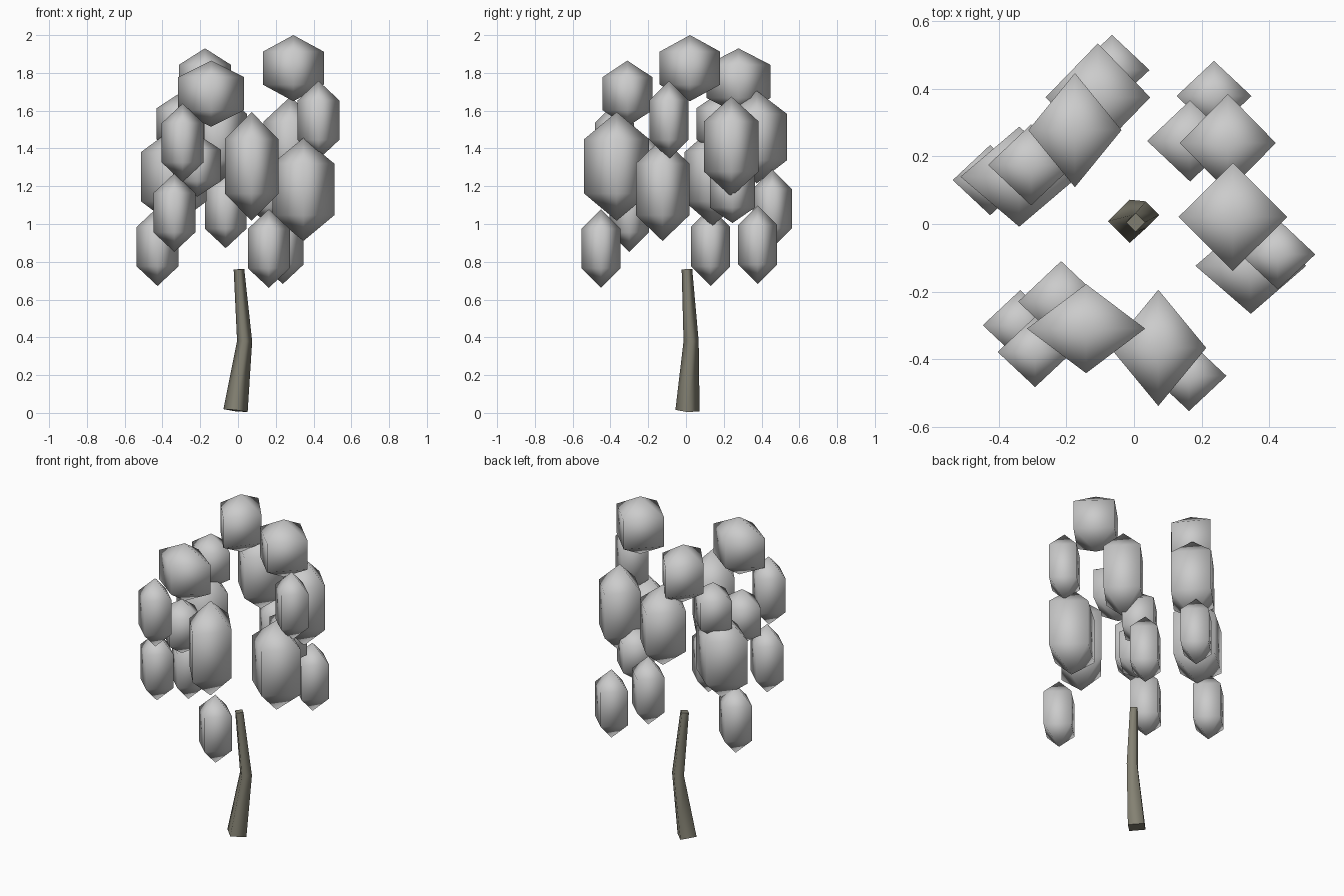
import bpy, bmesh, math
from mathutils import Vector

if "Cube" in bpy.data.objects:
    bpy.data.objects.remove(bpy.data.objects["Cube"])


def make_object(name, bm):
    mesh = bpy.data.meshes.new(name)
    bm.to_mesh(mesh)
    bm.free()
    obj = bpy.data.objects.new(name, mesh)
    bpy.context.collection.objects.link(obj)
    return obj


def leaf_clump(name, center, radii):
    # four-sided sphere with two rings at half height (ring radius 0.866)
    bm = bmesh.new()
    bmesh.ops.create_uvsphere(bm, u_segments=4, v_segments=3, radius=1)
    k = math.cos(math.radians(30))
    for v in bm.verts:
        v.co = Vector((v.co.x * radii[0] / k, v.co.y * radii[1] / k,
                       v.co.z * radii[2])) + Vector(center)
    for f in bm.faces:
        f.smooth = True
    return make_object(name, bm)


# Trunk: bent, tapering four-sided tube with tilted rings
bark = bpy.data.materials.new("bark")
bark.diffuse_color = (0.23, 0.22, 0.17, 1)
bark.use_nodes = True
bark.node_tree.nodes["Principled BSDF"].inputs["Base Color"].default_value = bark.diffuse_color
rings = [(-0.013, 0.008, 0.012, 0.064, (0.12, 0.06)),
         (0.035, 0.027, 0.38, 0.040, (0.02, 0.0)),
         (0.005, 0.005, 0.76, 0.028, (-0.08, -0.06))]
bm = bmesh.new()
loops = []
for cx, cy, cz, r, (tx, ty) in rings:
    loop = []
    for i in range(4):
        a = math.pi / 2 * i
        dx, dy = r * math.cos(a), r * math.sin(a)
        loop.append(bm.verts.new((cx + dx, cy + dy, cz - tx * dx - ty * dy)))
    loops.append(loop)
for lo, hi in zip(loops, loops[1:]):
    for i in range(4):
        j = (i + 1) % 4
        bm.faces.new((lo[i], lo[j], hi[j], hi[i])).smooth = True
bm.faces.new(loops[0][::-1])
bm.faces.new(loops[-1])
make_object("trunk", bm).data.materials.append(bark)

# Small leaf clumps
small = [(-0.065, 0.456, 1.08), (-0.426, 0.13, 0.88), (0.237, 0.379, 0.89),
         (0.426, -0.09, 1.55), (0.163, -0.45, 0.87), (-0.337, -0.30, 1.06),
         (-0.293, -0.379, 1.43)]
for i, c in enumerate(small):
    leaf_clump(f"small_leaves_{i + 1}", c, (0.111, 0.104, 0.208))

# Inner leaf clumps
inner = [(-0.305, 0.175, 1.53), (0.166, 0.246, 1.17), (-0.216, -0.23, 1.31)]
for i, c in enumerate(inner):
    leaf_clump(f"inner_leaves_{i + 1}", c, (0.127, 0.12, 0.165))

# Top leaf clumps
top = [((0.293, 0.021, 1.825), (0.161, 0.16, 0.175)),
       ((-0.142, -0.31, 1.69), (0.175, 0.132, 0.175)),
       ((-0.175, 0.278, 1.755), (0.138, 0.169, 0.175))]
for i, (c, r) in enumerate(top):
    leaf_clump(f"top_leaves_{i + 1}", c, r)

# Large side leaf clumps
large = [((-0.107, 0.375, 1.46), (0.155, 0.16, 0.245)),
         ((-0.34, 0.14, 1.25), (0.174, 0.148, 0.26)),
         ((0.278, 0.24, 1.41), (0.142, 0.145, 0.265)),
         ((0.346, -0.124, 1.183), (0.164, 0.142, 0.273)),
         ((0.072, -0.367, 1.305), (0.142, 0.172, 0.288))]
for i, (c, r) in enumerate(large):
    leaf_clump(f"large_leaves_{i + 1}", c, r)
